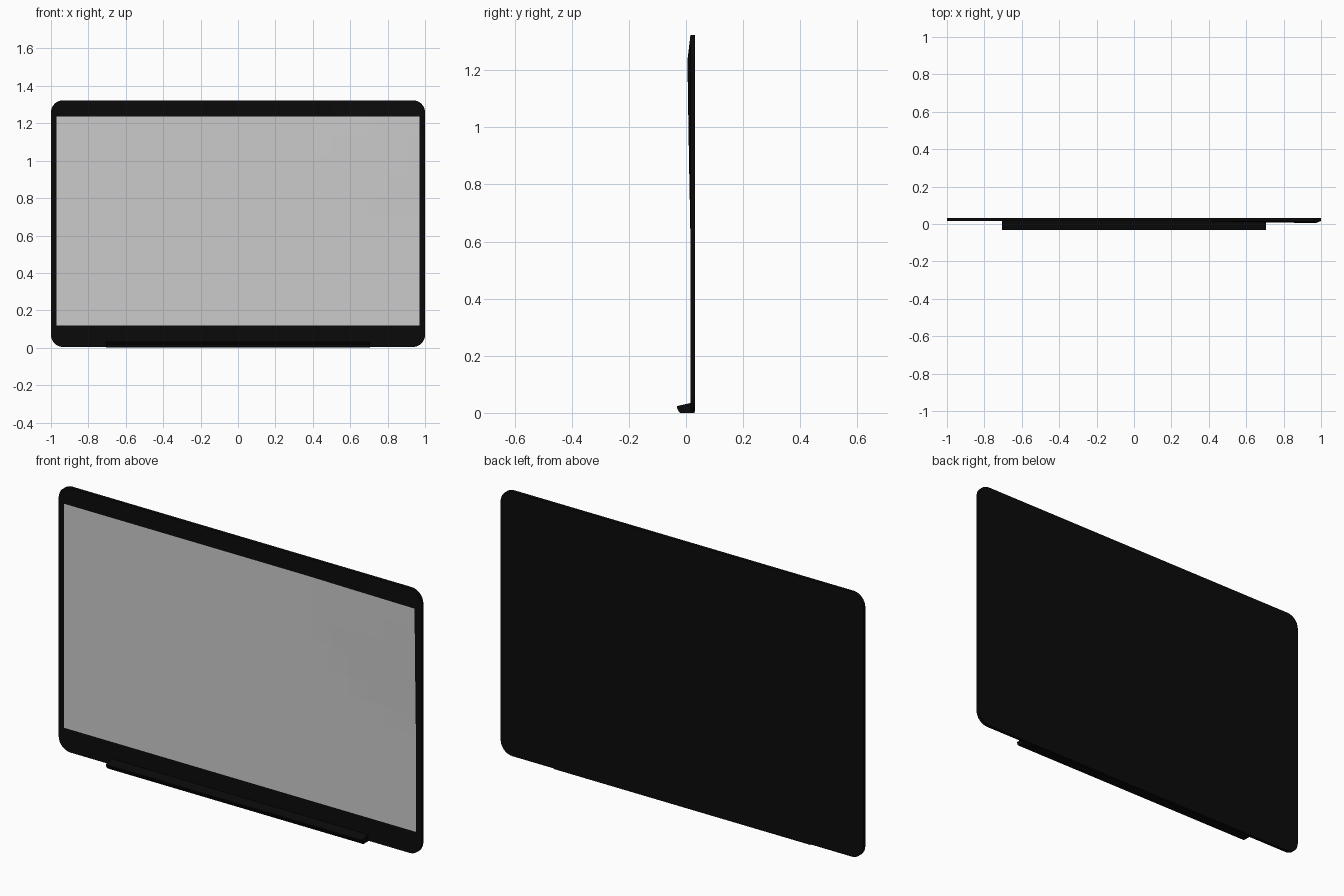
import bpy, bmesh
from math import cos, sin, pi, hypot
from mathutils import Vector

if "Cube" in bpy.data.objects:
    bpy.data.objects.remove(bpy.data.objects["Cube"])

Z0, Z1, R = 0.004, 1.323, 0.065          # lid height range, corner radius
FRONT, BACK = 0.0155, 0.032              # lid thickness
SX, SZ0, SZ1 = 0.97, 0.118, 1.235        # screen opening

black = bpy.data.materials.new("black_shell")
black.diffuse_color = (0.003, 0.003, 0.003, 1)
black.use_nodes = True
black.node_tree.nodes["Principled BSDF"].inputs["Base Color"].default_value = black.diffuse_color

xs = [-SX, 0.0, 0.4, 0.5, 0.6, 0.7, 0.8, 0.9, SX]
zs = [SZ0, 0.6, 0.7, 0.8, 0.92, 1.03, 1.14, SZ1]


def lift(x, z):
    """Forward bulge at the upper right corner of the screen."""
    h = 0.0105 * max(0, 1 - hypot(x - SX, z - SZ1) / 0.58) ** 0.8
    if z > SZ1:
        h *= max(0, (Z1 - z) / (Z1 - SZ1))
    if x > SX:
        h *= max(0, (1 - x) / (1 - SX))
    return h


def finish(name, bm, mat=None):
    bmesh.ops.recalc_face_normals(bm, faces=bm.faces)
    me = bpy.data.meshes.new(name)
    bm.to_mesh(me)
    bm.free()
    ob = bpy.data.objects.new(name, me)
    bpy.context.collection.objects.link(ob)
    if mat:
        me.materials.append(mat)
    return ob


def extrude(bm, pts, vec):
    face = bm.faces.new([bm.verts.new(p) for p in pts])
    ret = bmesh.ops.extrude_face_region(bm, geom=[face])
    bmesh.ops.translate(bm, vec=vec, verts=[v for v in ret["geom"] if isinstance(v, bmesh.types.BMVert)])


# Lid shell: rounded slab, front cut along the screen lines
bm = bmesh.new()
outline = []
for cx, cz, a0 in ((1 - R, Z1 - R, 0), (R - 1, Z1 - R, pi / 2),
                   (R - 1, Z0 + R, pi), (1 - R, Z0 + R, 3 * pi / 2)):
    for i in range(9):
        a = a0 + i * pi / 16
        outline.append((cx + R * cos(a), BACK, cz + R * sin(a)))
extrude(bm, outline, (0, FRONT - BACK, 0))
bmesh.ops.recalc_face_normals(bm, faces=bm.faces)
for axis, cuts in (((1, 0, 0), xs), ((0, 0, 1), zs)):
    for c in cuts:
        bmesh.ops.bisect_plane(bm, geom=bm.verts[:] + bm.edges[:] + bm.faces[:], dist=1e-6,
                               plane_co=Vector(axis) * c, plane_no=axis)
opening = []
for f in bm.faces:
    c = f.calc_center_median()
    if c.y < FRONT + 1e-4 and abs(c.x) < SX and SZ0 < c.z < SZ1:
        opening.append(f)
bmesh.ops.delete(bm, geom=opening, context='FACES')
for v in bm.verts:
    if v.co.y < FRONT + 1e-4:
        v.co.y -= lift(v.co.x, v.co.z)
finish("lid_shell", bm, black)

# Screen panel filling the opening
bm = bmesh.new()
grid = [[bm.verts.new((x, FRONT - lift(x, z), z)) for x in xs] for z in zs]
for a, b in zip(grid, grid[1:]):
    for i in range(len(xs) - 1):
        bm.faces.new((a[i], a[i + 1], b[i + 1], b[i]))
screen = finish("screen_panel", bm)
for p in screen.data.polygons:
    if p.normal.y > 0:
        p.flip()

# Hinge bar along the bottom edge
bm = bmesh.new()
profile = [(0.030, 0), (-0.020, 0), (-0.026, 0.006), (-0.032, 0.019),
           (-0.031, 0.024), (0.014, 0.034), (0.030, 0.034)]
extrude(bm, [(-0.706, y, z) for y, z in profile], (1.412, 0, 0))
finish("hinge_bar", bm, black)
